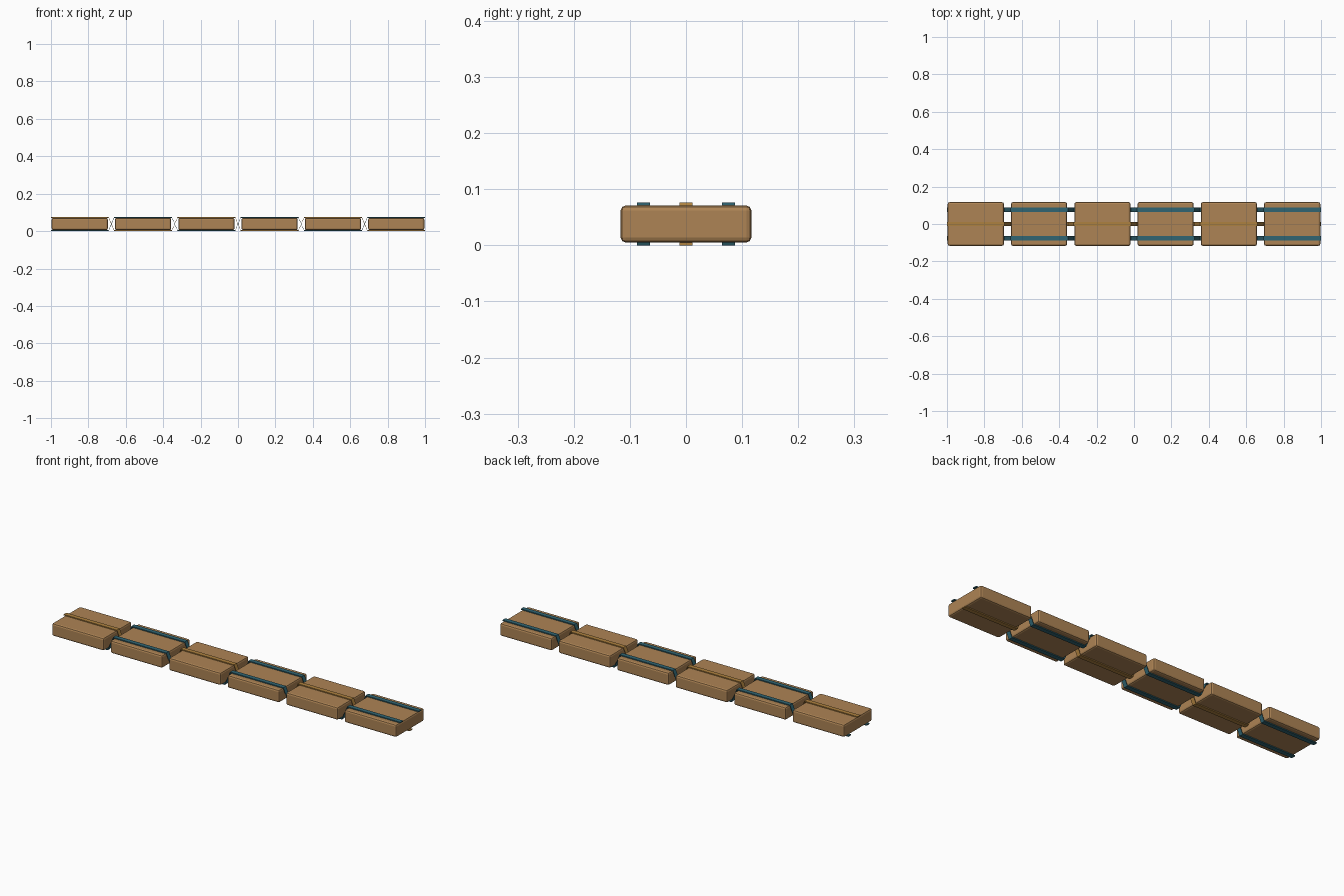
import bpy, bmesh

if "Cube" in bpy.data.objects:
    bpy.data.objects.remove(bpy.data.objects["Cube"])

PITCH, HALF_X, HALF_Y = 0.3384, 0.150, 0.1165
Z_LOW, Z_HIGH, TAPE_T = 0.005, 0.071, 0.005
CENTRES = [(i - 2.5) * PITCH for i in range(6)]


def material(name, rgb):
    m = bpy.data.materials.new(name)
    m.diffuse_color = (*rgb, 1)
    m.use_nodes = True
    m.node_tree.nodes["Principled BSDF"].inputs["Base Color"].default_value = m.diffuse_color
    return m


def add_object(name, bm, mat):
    bmesh.ops.recalc_face_normals(bm, faces=bm.faces)
    me = bpy.data.meshes.new(name)
    bm.to_mesh(me)
    bm.free()
    me.materials.append(mat)
    ob = bpy.data.objects.new(name, me)
    bpy.context.collection.objects.link(ob)
    return ob


wood = material("wood", (0.42, 0.23, 0.09))
teal = material("teal_tape", (0.03, 0.13, 0.17))
gold = material("gold_tape", (0.42, 0.22, 0.05))

# Wooden blocks with softened edges
for i, cx in enumerate(CENTRES):
    bm = bmesh.new()
    bmesh.ops.create_cube(bm, size=1)
    for v in bm.verts:
        v.co.x = cx + v.co.x * 2 * HALF_X
        v.co.y *= 2 * HALF_Y
        v.co.z = (Z_LOW + Z_HIGH) / 2 + v.co.z * (Z_HIGH - Z_LOW)
    bmesh.ops.bevel(bm, geom=bm.edges[:], offset=0.009, segments=2,
                    profile=0.5, affect='EDGES')
    add_object(f"block_{i + 1}", bm, wood)


# Tape weaving alternately over and under the blocks
def tape(name, y, starts_on_top, mat, width=0.023):
    bm = bmesh.new()
    reach = 1.0 - CENTRES[-1]
    rings = []
    for i, cx in enumerate(CENTRES):
        on_top = (i % 2 == 0) == starts_on_top
        z = Z_HIGH if on_top else Z_LOW - TAPE_T
        for x in (cx - reach, cx + reach):
            rings.append([bm.verts.new((x, y + dy, z + dz)) for dy, dz in (
                (-width / 2, 0), (width / 2, 0),
                (width / 2, TAPE_T), (-width / 2, TAPE_T))])
    for a, b in zip(rings, rings[1:]):
        for k in range(4):
            n = (k + 1) % 4
            bm.faces.new((a[k], a[n], b[n], b[k]))
    bm.faces.new(rings[0])
    bm.faces.new(rings[-1])
    add_object(name, bm, mat)


tape("front_tape", -0.076, False, teal)
tape("back_tape", 0.076, False, teal)
tape("centre_tape", 0, True, gold)
